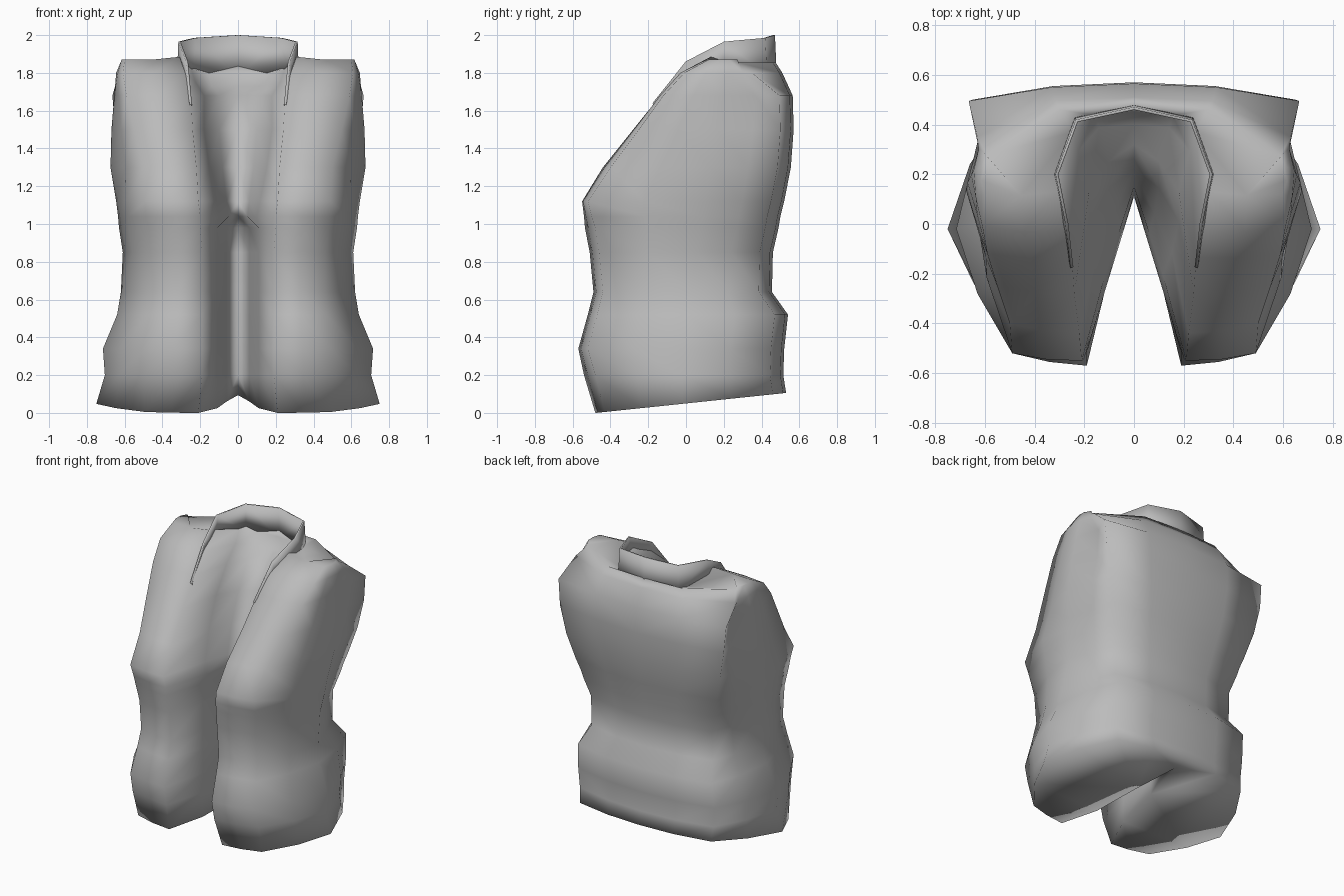
import bpy, bmesh

if "Cube" in bpy.data.objects:
    bpy.data.objects.remove(bpy.data.objects["Cube"])

grey = bpy.data.materials.new("grey cloth")
grey.diffuse_color = (0.5, 0.5, 0.5, 1)
grey.use_nodes = True
grey.node_tree.nodes["Principled BSDF"].inputs["Base Color"].default_value = grey.diffuse_color

# Height, back y, back corner x, side x, front outer x/y, front tip x/y, centre y
LEVELS = [
    (0.05, .53, .52, .75, .49, -.43, .21, -.48, .42),
    (0.20, .515, .53, .705, .50, -.48, .19, -.54, .38),
    (0.34, .52, .54, .715, .49, -.52, .19, -.57, .36),
    (0.52, .54, .53, .64, .47, -.47, .19, -.52, .35),
    (0.64, .455, .48, .62, .46, -.44, .19, -.49, .35),
    (0.85, .46, .48, .61, .46, -.46, .19, -.51, .35),
    (0.98, .49, .52, .63, .48, -.48, .20, -.535, .32),
    (1.04, .50, .535, .635, .48, -.50, .20, -.54, .11),
    (1.12, .52, .56, .645, .49, -.52, .21, -.55, .12),
    (1.30, .555, .61, .675, .50, -.40, .22, -.44, .15),
    (1.50, .57, .65, .67, .55, -.25, .24, -.28, .22),
    (1.68, .565, .665, .655, .59, -.12, .25, -.135, .32),
    (1.80, .51, .63, .645, .61, -.01, .28, -.03, .40),
    (1.87, .475, .59, .615, .60, .12, .31, .13, .45),
]


def half_section(level):
    """Right half of one horizontal slice, from back centre to front centre."""
    z, yb, cx, sx, fx, fy, tx, ty, cy = level
    sy = max(-.02, .2 * (z - .5) / 1.2)
    if z < 1.0:                                 # slit between the front panels
        wall, inner = (.11, -.24), (.06, .1)
    elif z > 1.75:                              # neckline
        wall, inner = (tx * .8, cy * .75 + ty * .25), (tx * .5, cy * .97)
    else:                                       # hollow of the chest
        t = min(1, (z - 1.04) / .4)
        wall = (.1 + .08 * t, cy * (.5 + .08 * t) + ty * (.5 - .08 * t))
        inner = (.05 + .05 * t, cy * (.75 + .1 * t) + ty * (.25 - .1 * t))
    drop = .07 if z < 1.75 else .16 if z < 1.85 else .2
    bulge = 1.04 if z < .6 else (.92 if 1.4 < z < 1.75 else .98)
    mid = .522 if z < 1.2 else .507
    pts = [(0, yb), (cx * .5, yb - .015), (cx, yb - drop),
           ((cx + sx) / 2 * bulge, (yb - drop + sy) / 2 + .02), (sx, sy),
           ((sx + fx) * mid, (sy + fy) * mid), (fx, fy),
           ((fx + tx) / 2, (fy + ty) / 2 - .01), (tx, ty), wall, inner, (0, cy)]
    tilt = .105 if z < .1 else 0                # hem rises to the back
    pts = [(x, y, z + tilt * y) for x, y in pts]
    if z > 1.75:                                # neckline dips below the collar
        pts = [(x, y, h - (.07 if i > 9 else .05 if i == 9 else .0))
               for i, (x, y, h) in enumerate(pts)]
    if z > 1.85:                                # shoulders rise towards the neck
        pts = [(x, y, h + (.015 if i == 8 else -.015 if i in (0, 1, 2) else 0))
               for i, (x, y, h) in enumerate(pts)]
    return pts


def build(name, rows, capped):
    """Skin rows of half points, then mirror across x = 0."""
    bm = bmesh.new()
    grid = [[bm.verts.new(p) for p in row] for row in rows]
    for a, b in zip(grid, grid[1:]):
        for i in range(len(a) - 1):
            bm.faces.new((a[i], b[i], b[i + 1], a[i + 1]))
    if capped:
        ends = [bm.faces.new(grid[0]), bm.faces.new(grid[-1][::-1])]
        bmesh.ops.triangulate(bm, faces=ends)
    geom = bm.verts[:] + bm.edges[:] + bm.faces[:]
    bmesh.ops.mirror(bm, geom=geom, axis='X', merge_dist=.0005)
    bmesh.ops.remove_doubles(bm, verts=bm.verts, dist=.0005)
    bmesh.ops.recalc_face_normals(bm, faces=bm.faces)
    for f in bm.faces:
        f.smooth = True
    me = bpy.data.meshes.new(name)
    bm.to_mesh(me)
    bm.free()
    me.materials.append(grey)
    ob = bpy.data.objects.new(name, me)
    bpy.context.collection.objects.link(ob)
    return ob


# Jacket body
build("jacket_body", [half_section(l) for l in LEVELS], True)

# Standing collar running down into the lapels
top = [(0, .465, 2.0), (.23, .415, 1.985), (.31, .2, 1.965), (.27, 0, 1.86), (.25, -.175, 1.64)]
low = [(0, .475, 1.78), (.235, .425, 1.79), (.315, .2, 1.84), (.285, 0, 1.77), (.25, -.165, 1.60)]
collar = build("collar", [low, top], False)
solid = collar.modifiers.new("thickness", 'SOLIDIFY')
solid.thickness = .012
solid.offset = 0
